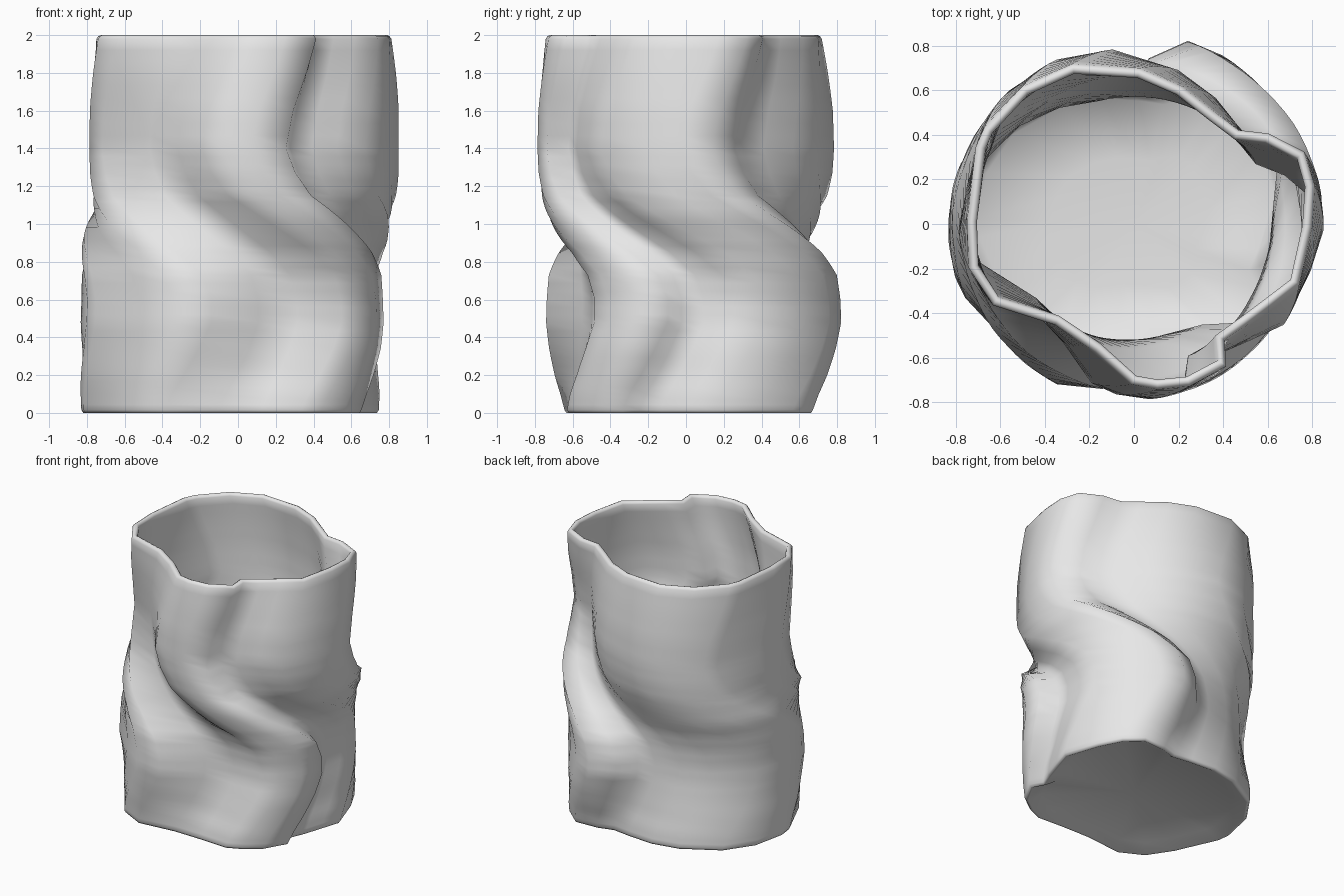
import bpy, bmesh, math
from mathutils import Vector

if "Cube" in bpy.data.objects:
    bpy.data.objects.remove(bpy.data.objects["Cube"])

# Rim outline seen from above (angle in degrees, radius)
RIM = [(23, .83), (12, .83), (-1, .80), (-20, .79), (-31, .72), (-42, .68), (-52, .66),
       (-57, .76), (-71, .77), (-82, .75), (-91, .72), (-107, .60), (-128, .575),
       (-150, .73), (-165, .767), (-181, .75), (-206, .79), (-213, .80), (-231, .795),
       (-249, .77), (-272, .70), (-289, .655), (-306, .62), (-318, .63), (-326, .727)]

# Height, twist in degrees, fold depth, overall scale, sideways shift
RINGS = [(1.98, 0, 1, 1, 0), (1.8, -5, .95, 1.015, 0), (1.6, -11, .95, 1.025, 0),
         (1.4, -14, .97, 1.025, 0), (1.27, -10, 1, 1.025, 0), (1.15, -3, 1, 1.02, 0),
         (1.05, 9, 1.03, 1.02, 0), (.95, 22, 1.08, 1.02, -.01), (.85, 35, 1.13, 1.02, -.01),
         (.73, 46, 1.17, 1.03, -.01), (.6, 50, 1.17, 1.03, -.01), (.48, 50, 1.17, 1.035, -.01),
         (.34, 45, 1.1, 1.03, -.01), (.2, 39, 1, 1.02, -.02), (.1, 34, .85, 1.01, -.025),
         (.015, 31, .75, 1, -.03)]
WALL = .045
MID = .75


def between(a, b, t):
    return tuple(p + (q - p) * t for p, q in zip(a, b))


# Extra rings between the main ones keep the twisted folds clean
STEPS = 3
PROFILE = [between(a, b, k / STEPS) for a, b in zip(RINGS, RINGS[1:]) for k in range(STEPS)]
PROFILE.append(RINGS[-1])


def outline(twist, depth, scale, shift):
    pts = []
    for ang, r in RIM:
        if r < MID:
            r = MID + (r - MID) * depth
        a = math.radians(ang + twist)
        pts.append(Vector((math.cos(a), math.sin(a))) * r * scale + Vector((shift, 0)))
    return pts


def inset(pts, dist):
    """Move a clockwise outline inward by dist."""
    out = []
    n = len(pts)
    for i, p in enumerate(pts):
        t = (pts[(i + 1) % n] - pts[i - 1]).normalized()
        out.append(p + Vector((t.y, -t.x)) * dist)
    return out


bm = bmesh.new()


def ring(pts, z):
    return [bm.verts.new((p.x, p.y, z)) for p in pts]


top, base = outline(*RINGS[0][1:]), outline(*RINGS[-1][1:])
loops = []
# Underside recess and foot
loops.append(ring([p * .85 for p in base], .04))
loops.append(ring(inset(base, .025), .0))
loops.append(ring(inset(base, .01), .0))
# Outer wall, bottom to top
for z, *shape in reversed(PROFILE):
    loops.append(ring(outline(*shape), z))
# Rounded lip
loops.append(ring(inset(top, .010), 1.994))
loops.append(ring(inset(top, WALL / 2), 2.0))
loops.append(ring(inset(top, WALL - .008), 1.994))
# Inner wall, top to bottom
for z, *shape in PROFILE:
    if z > .15:
        loops.append(ring(inset(outline(*shape), WALL), z))
# Dished inner floor
loops.append(ring([p * .85 for p in base], .10))
loops.append(ring([p * .45 for p in base], .07))

n = len(RIM)
for a, b in zip(loops, loops[1:]):
    for i in range(n):
        j = (i + 1) % n
        bm.faces.new((a[i], a[j], b[j], b[i]))
# Close underside and floor with fans
for loop, z in ((loops[0], .045), (loops[-1], .065)):
    c = bm.verts.new((0, 0, z))
    for i in range(n):
        bm.faces.new((loop[i], loop[(i + 1) % n], c))
bmesh.ops.recalc_face_normals(bm, faces=bm.faces)
for f in bm.faces:
    f.smooth = True

mesh = bpy.data.meshes.new("twisted_vessel")
bm.to_mesh(mesh)
bm.free()
mat = bpy.data.materials.new("light_grey")
mat.diffuse_color = (.8, .8, .8, 1)
mat.use_nodes = True
mat.node_tree.nodes["Principled BSDF"].inputs["Base Color"].default_value = mat.diffuse_color
mesh.materials.append(mat)
vessel = bpy.data.objects.new("twisted_vessel", mesh)
bpy.context.collection.objects.link(vessel)
